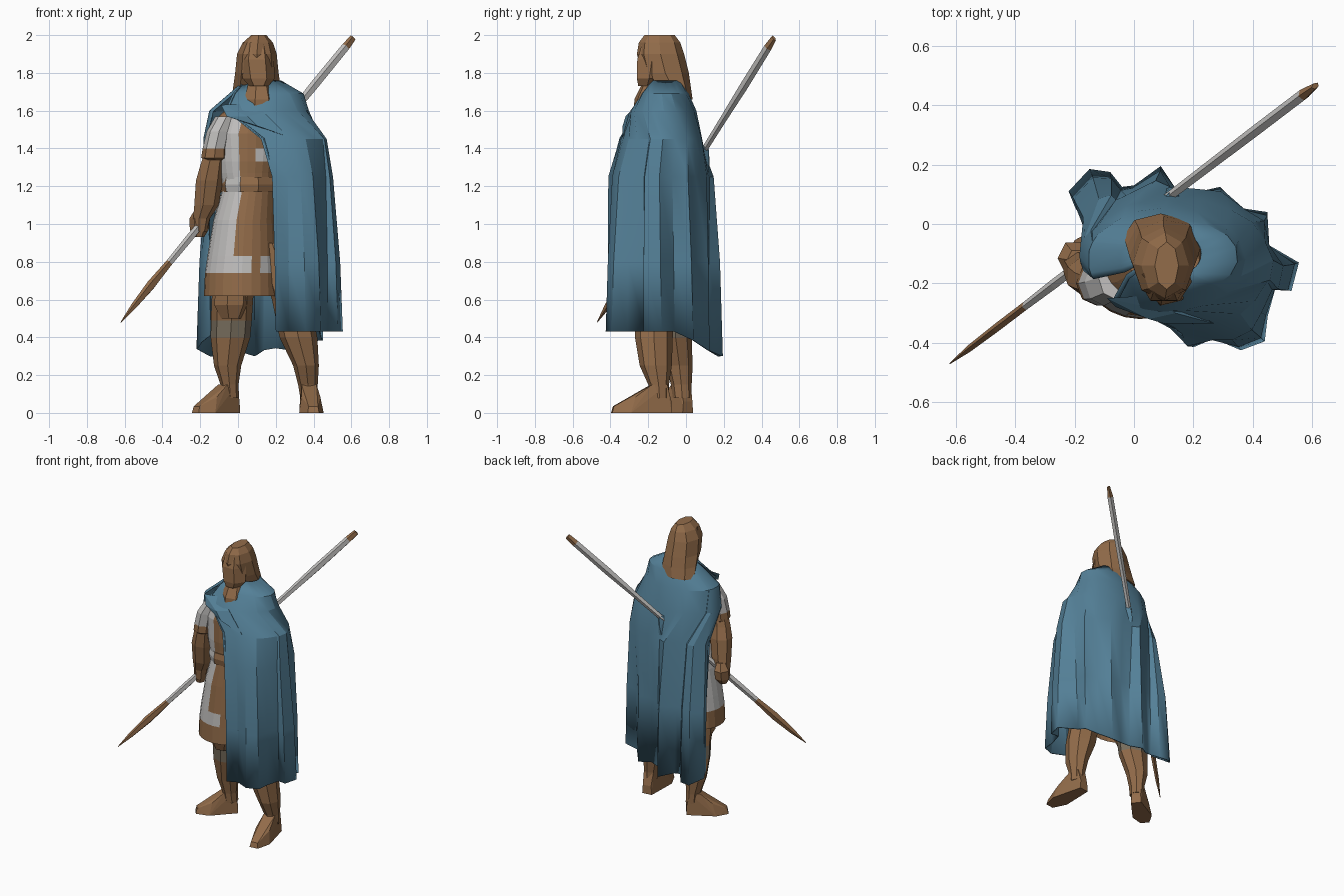
import bpy, bmesh, math
from mathutils import Vector

cube = bpy.data.objects.get("Cube")
if cube:
    bpy.data.objects.remove(cube, do_unlink=True)


def material(name, rgb):
    m = bpy.data.materials.new(name)
    m.use_nodes = True
    m.diffuse_color = (*rgb, 1)
    bsdf = m.node_tree.nodes["Principled BSDF"]
    bsdf.inputs["Base Color"].default_value = (*rgb, 1)
    bsdf.inputs["Roughness"].default_value = 0.9
    return m


BROWN = material("leather brown", (0.29, 0.15, 0.068))
BLUE = material("cape blue", (0.088, 0.215, 0.31))
GREY = material("cloth grey", (0.54, 0.53, 0.52))
KNEE = material("knee grey brown", (0.19, 0.155, 0.11))


def finish(name, bm, mats, rule=None, smooth=None):
    """Turn a bmesh into an object; rule(face centre) picks the material."""
    bmesh.ops.recalc_face_normals(bm, faces=bm.faces[:])
    if rule:
        for f in bm.faces:
            f.material_index = int(rule(f.calc_center_median()))
    me = bpy.data.meshes.new(name)
    bm.to_mesh(me)
    bm.free()
    for m in mats:
        me.materials.append(m)
    ob = bpy.data.objects.new(name, me)
    bpy.context.collection.objects.link(ob)
    if smooth:
        bpy.ops.object.select_all(action='DESELECT')
        ob.select_set(True)
        bpy.context.view_layer.objects.active = ob
        bpy.ops.object.shade_smooth_by_angle(angle=math.radians(smooth))
    return ob


def bridge(bm, rings, closed):
    for a, b in zip(rings, rings[1:]):
        n = len(a)
        for i in range(n if closed else n - 1):
            j = (i + 1) % n
            bm.faces.new((a[i], a[j], b[j], b[i]))


def loft(name, sections, n, mats, rule=None, caps=True):
    """Closed loft through elliptical sections (z, cx, cy, rx, ry)."""
    bm = bmesh.new()
    rings = [[bm.verts.new((cx + rx * math.cos(2 * math.pi * i / n),
                            cy + ry * math.sin(2 * math.pi * i / n), z))
              for i in range(n)] for z, cx, cy, rx, ry in sections]
    bridge(bm, rings, True)
    if caps:
        bm.faces.new(rings[0])
        bm.faces.new(rings[-1])
    return finish(name, bm, mats, rule)


def hull(name, points, mat):
    bm = bmesh.new()
    for p in points:
        bm.verts.new(p)
    bmesh.ops.convex_hull(bm, input=bm.verts[:])
    loose = [v for v in bm.verts if not v.link_faces]
    bmesh.ops.delete(bm, geom=loose, context='VERTS')
    return finish(name, bm, [mat])


# Head and hood
loft("face", [(1.73, .11, -.205, .05, .055), (1.77, .11, -.195, .085, .075),
              (1.87, .10, -.18, .09, .09), (1.96, .10, -.17, .07, .07)], 6, [BROWN])
loft("hood", [(1.66, .09, -.04, .125, .075), (1.73, .10, -.075, .125, .10),
              (1.80, .10, -.11, .115, .125), (1.90, .10, -.135, .105, .125),
              (1.96, .105, -.14, .08, .11), (2.0, .11, -.14, .04, .08)], 8, [BROWN])
loft("collar", [(1.58, .10, -.19, .07, .09), (1.66, .11, -.19, .085, .085),
                (1.75, .11, -.17, .06, .06)], 7, [BROWN])

# Torso: grey shirt under a brown vest, with a grey patch beside the cape
loft("torso", [(1.17, .06, -.14, .14, .135), (1.27, .05, -.14, .155, .14),
               (1.33, .05, -.14, .165, .145), (1.40, .05, -.14, .17, .145),
               (1.48, .05, -.14, .18, .145), (1.56, .07, -.13, .18, .14),
               (1.59, .08, -.13, .16, .13), (1.66, .10, -.12, .12, .09)],
     24, [GREY, BROWN],
     lambda c: c.z > 1.56 or (c.x > .005 and not (c.x > .085 and 1.33 < c.z < 1.4)))
loft("belt", [(1.17, .06, -.14, .15, .15), (1.21, .06, -.14, .158, .158),
              (1.25, .06, -.14, .15, .15)], 10, [GREY, BROWN],
     lambda c: c.x > -.0 or c.x < -.05)

# Tunic skirt with brown hem and front panel
loft("skirt", [(.62, .02, -.13, .20, .19), (.74, .02, -.13, .195, .185),
               (.83, .025, -.13, .187, .18), (1.02, .035, -.13, .165, .165),
               (1.19, .06, -.14, .14, .135)], 24, [GREY, BROWN],
     lambda c: c.z < .74 or (c.x > 0 and not (c.z < .83 and (c.x < .06 or c.x > .1))),
     caps=False)

# Right arm holding the spear
loft("sleeve", [(1.34, -.125, -.2, .05, .06), (1.35, -.125, -.2, .07, .075),
                (1.40, -.12, -.2, .067, .075), (1.49, -.10, -.195, .066, .08),
                (1.57, -.06, -.18, .06, .075)], 8, [GREY, BROWN], lambda c: c.z < 1.39)
loft("right_arm", [(.96, -.20, -.14, .035, .035), (1.03, -.195, -.14, .047, .047),
                   (1.10, -.17, -.155, .068, .06), (1.23, -.155, -.175, .075, .07),
                   (1.31, -.14, -.19, .066, .06), (1.40, -.12, -.2, .055, .055)],
     7, [BROWN])
loft("right_hand", [(.93, -.205, -.13, .025, .03), (.97, -.205, -.12, .05, .055),
                    (1.03, -.205, -.115, .052, .06), (1.08, -.195, -.12, .03, .035)],
     6, [BROWN])

# Legs
loft("right_leg", [(.08, -.04, -.02, .045, .05), (.15, -.045, -.025, .048, .055),
                   (.25, -.055, -.035, .072, .07), (.40, -.04, -.055, .105, .085),
                   (.49, -.035, -.06, .108, .09), (.60, -.03, -.08, .11, .11),
                   (.85, 0, -.1, .1, .1)], 8, [BROWN, KNEE],
     lambda c: .4 < c.z < .49)
loft("right_knee_guard", [(.50, -.035, -.11, .06, .07), (.57, -.035, -.11, .1, .1),
                          (.66, -.03, -.11, .1, .1)], 7, [BROWN])
loft("left_leg", [(.08, .375, -.14, .045, .05), (.15, .37, -.145, .052, .055),
                  (.25, .36, -.16, .068, .085), (.40, .32, -.17, .1, .1),
                  (.60, .28, -.17, .1, .1), (.90, .18, -.15, .11, .1)], 8, [BROWN])


def foot(name, heel, toe):
    """Boot foot as a hull of (along, half width, height) corners."""
    h, d = Vector((*heel, 0)), Vector((*toe, 0)) - Vector((*heel, 0))
    side = Vector((-d.y, d.x, 0)).normalized()
    corners = [(0, .035, 0), (0, .03, .06), (.07, .035, .15), (.32, .04, .15),
               (.6, .05, .085), (.68, .065, 0), (.98, .03, 0), (.95, .025, .035)]
    hull(name, [h + d * t + side * w * s + Vector((0, 0, z))
                for t, w, z in corners for s in (1, -1)], BROWN)


foot("right_foot", (-.01, .01), (-.23, -.16))
foot("left_foot", (.365, -.08), (.40, -.40))

# Cape: open sheet from the back right edge round to the front. The pleated
# hem outline fades into smooth ellipses toward the shoulders.
HEM = [(-.15, .0), (-.20, .06), (-.22, .11), (-.15, .185), (-.08, .175), (-.04, .125),
       (0, .13), (.09, .195), (.14, .12), (.20, .105), (.29, .125), (.35, .055),
       (.45, .04), (.435, -.06), (.555, -.13), (.53, -.225), (.475, -.22),
       (.45, -.31), (.44, -.395), (.36, -.425), (.27, -.385), (.20, -.415), (.20, -.36)]
# Each level: z, hem share, centre, radii, start and end angle
levels = [(.36, 1, .15, -.13, .36, .28, 160, -84),
          (.80, .8, .15, -.14, .335, .265, 160, -84),
          (1.25, .35, .15, -.14, .325, .27, 165, -84),
          (1.45, .1, .14, -.13, .32, .215, 192, -92),
          (1.60, 0, .11, -.12, .265, .175, 202, -128),
          (1.69, 0, .15, -.11, .20, .125, 205, -145),
          (1.76, 0, .13, -.10, .10, .08, 200, -150)]
CENTRE = Vector((.15, -.13))
angles = [math.degrees(math.atan2(y - CENTRE.y, x - CENTRE.x)) for x, y in HEM]
bm = bmesh.new()
rings = []
for z, share, cx, cy, rx, ry, a0, a1 in levels:
    ring = []
    for (hx, hy), ang in zip(HEM, angles):
        t = (angles[0] - ang) / (angles[0] - angles[-1])
        a = math.radians(a0 + (a1 - a0) * t)
        x = cx + rx * math.cos(a)
        y = cy + ry * math.sin(a)
        if share == 1:  # the hem drops toward the back
            z = .43 - .13 * min(max((hy + .03) / .2, 0), 1)
        ring.append(bm.verts.new((x + (hx - x) * share, y + (hy - y) * share, z)))
    rings.append(ring)
bridge(bm, rings, False)
cape = finish("cape", bm, [BLUE], smooth=25)
solid = cape.modifiers.new("thickness", 'SOLIDIFY')
solid.thickness = .008

# Fold of cloth drawn across the chest, and a gather on the back
hull("cape_chest_fold", [(-.09, -.25, 1.63), (-.06, -.28, 1.57), (.10, -.335, 1.52),
                         (.27, -.335, 1.46), (.14, -.30, 1.59), (.05, -.24, 1.64),
                         (.05, -.32, 1.57)], BLUE)
hull("cape_back_gather", [(.09, .07, 1.42), (.17, .07, 1.42), (.13, .12, 1.40),
                          (.12, .125, 1.33), (.08, .10, 1.1), (.16, .10, 1.1)], BLUE)

# Spear: built upright, then laid along its diagonal
start, end = Vector((-.62, -.47, .48)), Vector((.61, .465, 1.985))
length = (end - start).length
spear = loft("spear", [(0, 0, 0, .002, .002), (.12, 0, 0, .012, .018),
                       (.28, 0, 0, .015, .028), (.45, 0, 0, .015, .02),
                       (.62, 0, 0, .018, .022), (1.1, 0, 0, .015, .015),
                       (1.55, 0, 0, .018, .02), (1.8, 0, 0, .02, .026),
                       (length - .07, 0, 0, .02, .024), (length, 0, 0, .01, .02)],
             5, [GREY, BROWN], lambda c: c.z < .45 or c.z > length - .07)
spear.rotation_euler = (end - start).to_track_quat('Z', 'Y').to_euler()
spear.location = start
